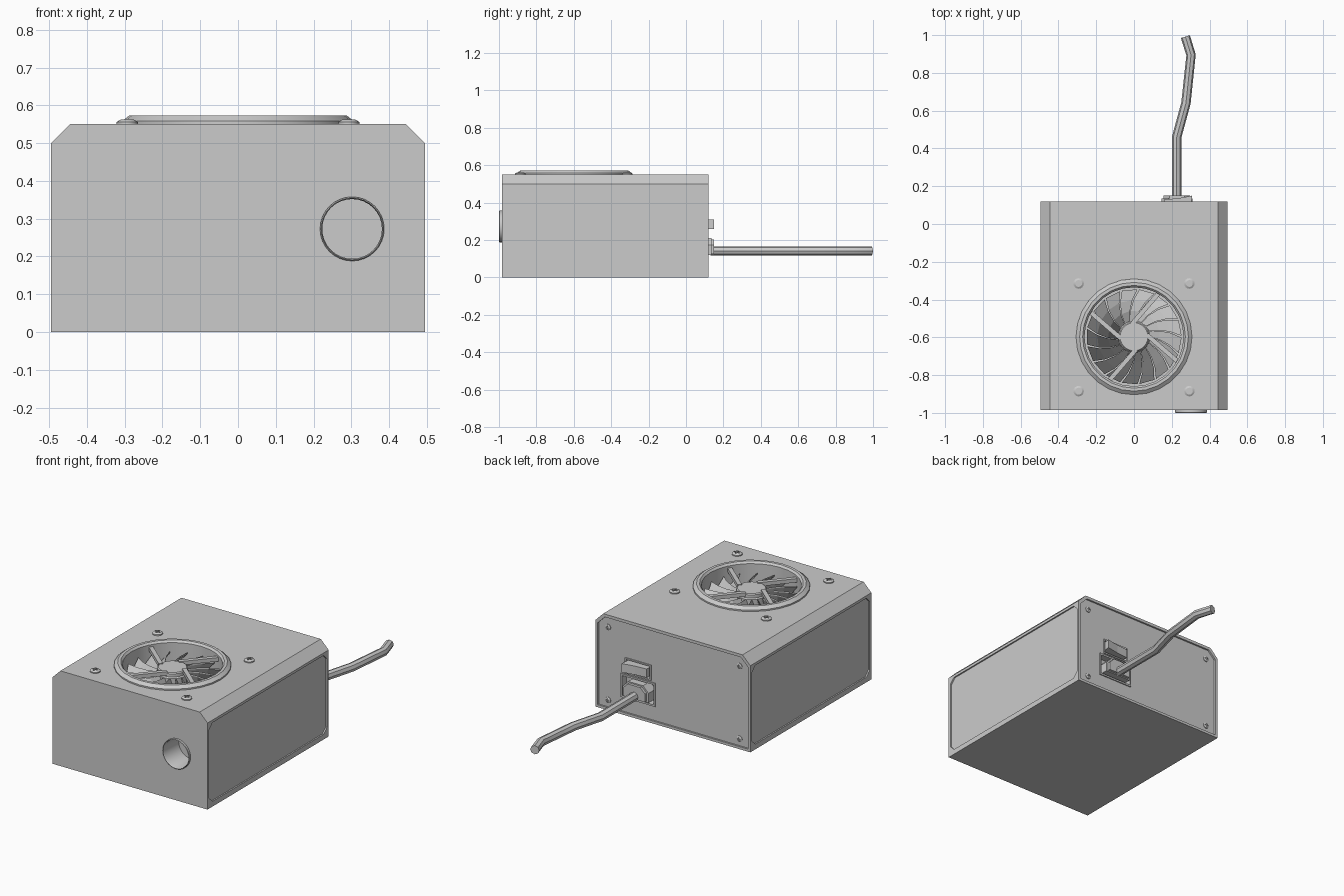
import bpy, bmesh, math
from mathutils import Matrix, Vector

if "Cube" in bpy.data.objects:
    bpy.data.objects.remove(bpy.data.objects["Cube"])


def finish(name, bm, smooth=False):
    bmesh.ops.recalc_face_normals(bm, faces=bm.faces)
    me = bpy.data.meshes.new(name)
    bm.to_mesh(me)
    bm.free()
    ob = bpy.data.objects.new(name, me)
    bpy.context.collection.objects.link(ob)
    if smooth:
        bpy.context.view_layer.objects.active = ob
        ob.select_set(True)
        bpy.ops.object.shade_smooth_by_angle(angle=math.radians(30))
        ob.select_set(False)
    return ob


def prism(name, pts, axis, a, b):
    """Extrude a 2D outline from a to b along the given axis."""
    put = {'x': lambda p, t: (t, p[0], p[1]),
           'y': lambda p, t: (p[0], t, p[1]),
           'z': lambda p, t: (p[0], p[1], t)}[axis]
    bm = bmesh.new()
    lo = [bm.verts.new(put(p, a)) for p in pts]
    hi = [bm.verts.new(put(p, b)) for p in pts]
    n = len(pts)
    bm.faces.new(lo)
    bm.faces.new(hi)
    for i in range(n):
        j = (i + 1) % n
        bm.faces.new((lo[i], lo[j], hi[j], hi[i]))
    return finish(name, bm)


def chamfered(u0, u1, v0, v1, c):
    return [(u0 + c, v0), (u1 - c, v0), (u1, v0 + c), (u1, v1 - c),
            (u1 - c, v1), (u0 + c, v1), (u0, v1 - c), (u0, v0 + c)]


def rect(u0, u1, v0, v1):
    return [(u0, v0), (u1, v0), (u1, v1), (u0, v1)]


def circle(u, v, r, n):
    return [(u + r * math.cos(2 * math.pi * i / n), v + r * math.sin(2 * math.pi * i / n))
            for i in range(n)]


def lathe(name, profile, n, matrix, closed=True, smooth=True):
    """Spin an (r, z) profile; a closed profile makes a ring, an open one is capped."""
    bm = bmesh.new()
    rings = [[bm.verts.new((x, y, z)) for x, y in circle(0, 0, r, n)] for r, z in profile]
    pairs = list(zip(rings, rings[1:])) + ([(rings[-1], rings[0])] if closed else [])
    for p, q in pairs:
        for i in range(n):
            j = (i + 1) % n
            bm.faces.new((p[i], p[j], q[j], q[i]))
    if not closed:
        bm.faces.new(rings[0])
        bm.faces.new(rings[-1])
    bmesh.ops.transform(bm, matrix=matrix, verts=bm.verts)
    return finish(name, bm, smooth)


def cut(target, cutters):
    bpy.context.view_layer.objects.active = target
    for c in cutters:
        m = target.modifiers.new("cut", 'BOOLEAN')
        m.operation, m.solver, m.object = 'DIFFERENCE', 'EXACT', c
        bpy.ops.object.modifier_apply(modifier=m.name)
        bpy.data.objects.remove(c)


# Housing with chamfered top edges, recessed panels and openings
F, B, FY = -0.985, 0.12, -0.597
housing = prism("housing", [(-.495, 0), (.495, 0), (.495, .5), (.445, .55),
                            (-.445, .55), (-.495, .5)], 'y', F, B)
cutters = [prism("c", chamfered(F + .015, B - .015, .03, .485, .03), 'x', s * .487, s * .6)
           for s in (1, -1)]
back = [(-.48, .015), (.48, .015), (.48, .488), (.435, .533), (-.435, .533), (-.48, .488)]
cutters += [prism("c", back, 'y', .11, .3),
            prism("c", circle(0, FY, .27, 32), 'z', .36, .7),
            prism("c", circle(.302, .273, .08, 32), 'y', -1.2, -.86),
            prism("c", rect(.15, .305, .245, .325), 'y', .085, .3),
            prism("c", rect(.125, .33, .105, .225), 'y', .07, .3)]
cut(housing, cutters)

# Round grommet on the front
lathe("front_grommet", [(.079, 0), (.079, .13), (.082, .14), (.085, .137), (.085, 0)], 32,
      Matrix.Translation((.302, -.86, .273)) @ Matrix.Rotation(math.pi / 2, 4, 'X'))

# Fan shroud, hub and guard cap
fan = Matrix.Translation((0, FY, 0))
lathe("fan_shroud", [(.262, .37), (.262, .562), (.272, .573), (.288, .573),
                     (.307, .558), (.307, .545), (.27, .545), (.27, .37)], 28, fan)
lathe("fan_hub", [(.085, .37), (.085, .515), (.078, .522)], 24, fan, closed=False)
lathe("guard_cap", [(.08, .522), (.08, .54), (.074, .545)], 24, fan, closed=False)

# Guard struts leaning off the radius
for k in range(4):
    rot = fan @ Matrix.Rotation(k * math.pi / 2, 4, 'Z')
    a, b = Vector((-.01, .068)), Vector((.13, .23))
    side = (b - a).normalized().orthogonal() * .012
    ob = prism("guard_strut", [a + side, b + side, b - side, a - side], 'z', .528, .55)
    ob.data.transform(rot)

# Pitched fan blades
bm = bmesh.new()
N = 17
for k in range(N):
    a0 = 2 * math.pi * k / N
    top, low = [], []
    for i in range(4):
        t = i / 3
        r = .08 + .172 * t
        a = a0 - .35 * t
        d = .36 - .03 * t
        top.append((r * math.cos(a), r * math.sin(a), .515))
        low.append((r * math.cos(a + d), r * math.sin(a + d), .43))
    # thin slab per blade
    rows = [[bm.verts.new((x, y, z + o)) for x, y, z in row]
            for row, o in ((top, 0), (low, 0), (low, -.008), (top, -.008))]
    for p, q in zip(rows, rows[1:] + rows[:1]):
        for i in range(3):
            bm.faces.new((p[i], p[i + 1], q[i + 1], q[i]))
    bm.faces.new([r[0] for r in rows])
    bm.faces.new([r[3] for r in rows])
bmesh.ops.transform(bm, matrix=fan, verts=bm.verts)
finish("fan_blades", bm)


# Cross-slot screws
def screw(name, r, h, matrix):
    ob = lathe(name, [(r, -.004), (r, h * .5), (r * .65, h)], 16, Matrix(), closed=False)
    w, l = r * .14, r * .6
    cut(ob, [prism("c", rect(-l, l, -w, w), 'z', h * .4, h * 2),
             prism("c", rect(-w, w, -l, l), 'z', h * .4, h * 2)])
    ob.data.transform(matrix)


for x in (-.293, .293):
    for y in (-.315, -.885):
        screw("fan_screw", .028, .012, Matrix.Translation((x, y, .55)))
for x in (-.42, .42):
    for z in (.055, .475):
        screw("back_screw", .017, .007, Matrix.Translation((x, .11, z))
              @ Matrix.Rotation(-math.pi / 2, 4, 'X'))


# Raised frames round the switch and socket
def frame(name, u0, u1, v0, v1, w, y1):
    ob = prism(name, rect(u0 - w, u1 + w, v0 - w, v1 + w), 'y', .1, y1)
    cut(ob, [prism("c", rect(u0, u1, v0, v1), 'y', 0, .3)])


frame("switch_frame", .152, .303, .248, .322, .008, .116)
frame("socket_frame", .127, .328, .107, .222, .01, .116)

# Rocker switch, tilted to one side
prism("rocker_switch", [(.16, .08), (.3, .08), (.308, .15), (.232, .136), (.16, .13)],
      'z', .26, .31)

# Two-step plug
plug = [(.145, .12), (.31, .12), (.31, .175), (.275, .21), (.18, .21), (.145, .175)]
prism("plug_body", plug, 'y', .07, .135)
prism("plug_face", [(.2275 + (x - .2275) * .85, .162 + (z - .162) * .85) for x, z in plug],
      'y', .13, .15)

# Power cable
cu = bpy.data.curves.new("power_cable", 'CURVE')
cu.dimensions = '3D'
cu.bevel_depth, cu.bevel_resolution, cu.use_fill_caps = .025, 2, True
path = [(.226, .13), (.226, .46), (.275, .64), (.302, .895), (.272, .992)]
sp = cu.splines.new('POLY')
sp.points.add(len(path) - 1)
for p, (x, y) in zip(sp.points, path):
    p.co = (x, y, .142, 1)
cable = bpy.data.objects.new("power_cable", cu)
bpy.context.collection.objects.link(cable)
bpy.context.view_layer.objects.active = cable
cable.select_set(True)
bpy.ops.object.convert(target='MESH')
bpy.ops.object.shade_smooth_by_angle(angle=math.radians(30))
